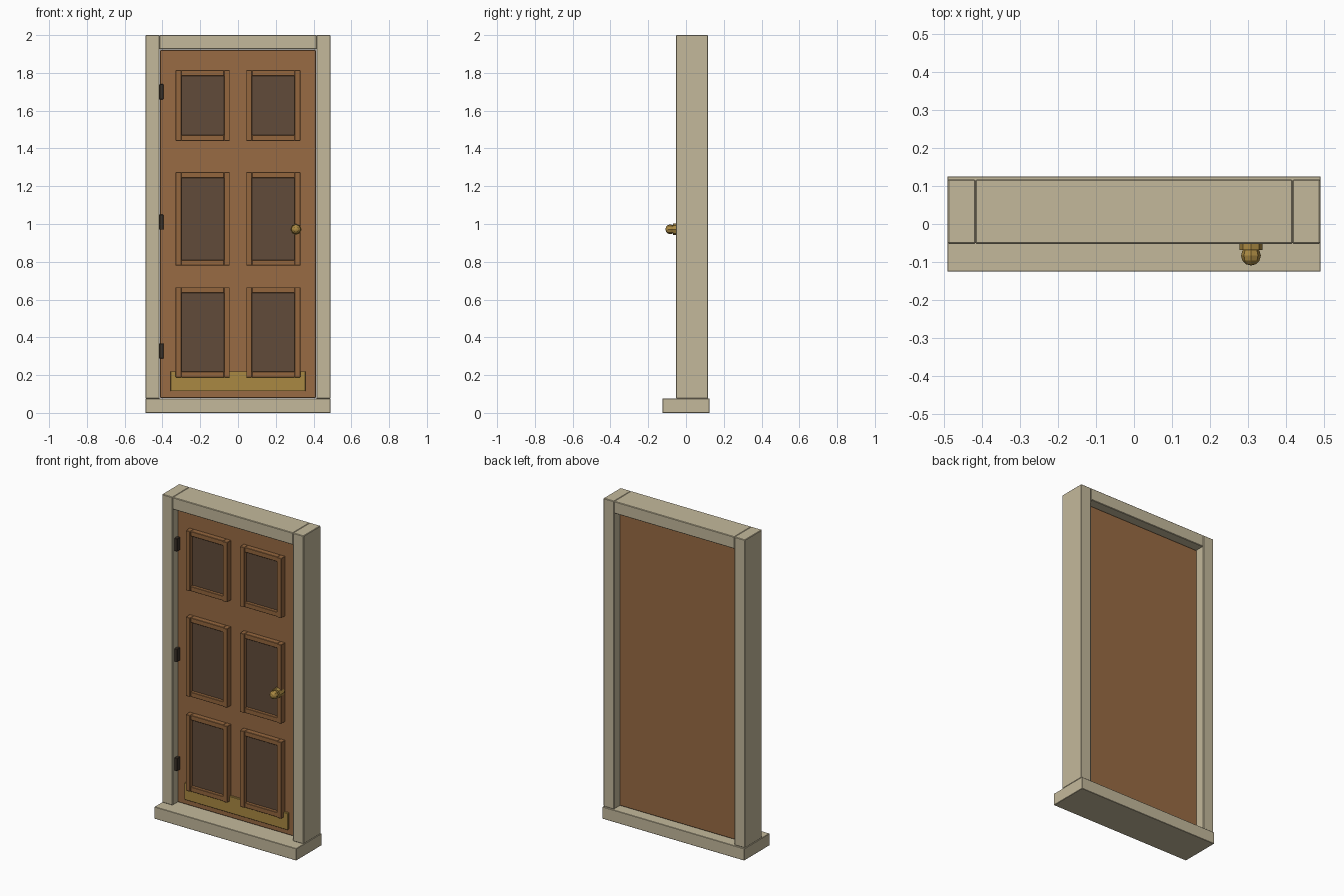
import bpy
import math

if "Cube" in bpy.data.objects:
    bpy.data.objects.remove(bpy.data.objects["Cube"])


def material(name, rgb):
    m = bpy.data.materials.new(name)
    m.use_nodes = True
    m.diffuse_color = (*rgb, 1)
    m.node_tree.nodes["Principled BSDF"].inputs["Base Color"].default_value = (*rgb, 1)
    return m


stone = material("pale_frame", (0.55, 0.485, 0.33))
wood = material("brown_wood", (0.315, 0.147, 0.056))
trim = material("moulding_wood", (0.295, 0.133, 0.048))
dark = material("dark_panel", (0.119, 0.07, 0.042))
brass = material("brass", (0.40, 0.25, 0.055))
iron = material("dark_iron", (0.045, 0.032, 0.022))


def box(name, x, y, z, mat, bevel=0.0):
    """Box spanning the given (low, high) pairs."""
    bpy.ops.mesh.primitive_cube_add(size=1, location=[sum(p) / 2 for p in (x, y, z)])
    ob = bpy.context.object
    ob.name = name
    ob.scale = [p[1] - p[0] for p in (x, y, z)]
    bpy.ops.object.transform_apply(location=False, rotation=False, scale=True)
    ob.data.materials.append(mat)
    if bevel:
        mod = ob.modifiers.new("Bevel", "BEVEL")
        mod.width = bevel
        mod.segments = 1
    return ob


# Frame: sill, two jambs and the header between them
FRONT, BACK = -0.052, 0.117
DOOR = -0.005
box("sill", (-0.49, 0.49), (-0.125, 0.125), (0, 0.075), stone, 0.002)
box("right_jamb", (-0.489, -0.416), (FRONT, BACK), (0.075, 2), stone, 0.003)
box("left_jamb", (0.416, 0.489), (FRONT, BACK), (0.075, 2), stone, 0.003)
box("header", (-0.416, 0.416), (FRONT, BACK), (1.925, 2), stone, 0.003)

# Door slab and kick plate
box("door_slab", (-0.412, 0.412), (DOOR, 0.064), (0.08, 1.921), wood, 0.002)
box("kick_plate", (-0.357, 0.357), (-0.02, DOOR), (0.115, 0.22), brass, 0.002)

# Six panels, each with a four-piece moulding
W = 0.03
for row, (low, high) in {"bottom": (0.188, 0.665), "middle": (0.78, 1.274),
                         "top": (1.44, 1.814)}.items():
    for side, (a, b) in {"right": (-0.33, -0.044), "left": (0.044, 0.33)}.items():
        tag = f"{row}_{side}"
        box(f"{tag}_panel", (a + W, b - W), (-0.02, DOOR), (low + W, high - W), dark)
        for part, x in (("outer", (a, a + W)), ("inner", (b - W, b))):
            box(f"{tag}_{part}_stile", x, (-0.045, DOOR), (low, high), trim, 0.002)
        for part, z in (("lower", (low, low + W)), ("upper", (high - W, high))):
            box(f"{tag}_{part}_rail", (a + W, b - W), (-0.04, DOOR), z, trim, 0.002)

# Hinges along the right jamb
for name, z in (("bottom", 0.328), ("middle", 1.01), ("top", 1.7)):
    box(f"{name}_hinge", (-0.416, -0.395), (-0.037, DOOR), (z - 0.04, z + 0.04), iron, 0.002)

# Door knob: rosette and faceted ball
KX, KZ = 0.307, 0.972
turn = (math.pi / 2, 0, 0)
bpy.ops.mesh.primitive_cylinder_add(vertices=8, radius=0.03, depth=0.048,
                                    location=(KX, -0.044, KZ), rotation=turn)
rosette = bpy.context.object
rosette.name = "knob_rosette"
bpy.ops.mesh.primitive_uv_sphere_add(segments=8, ring_count=6, radius=0.026,
                                     location=(KX, -0.083, KZ), rotation=turn)
knob = bpy.context.object
knob.name = "door_knob"
for ob in (rosette, knob):
    ob.data.materials.append(brass)
